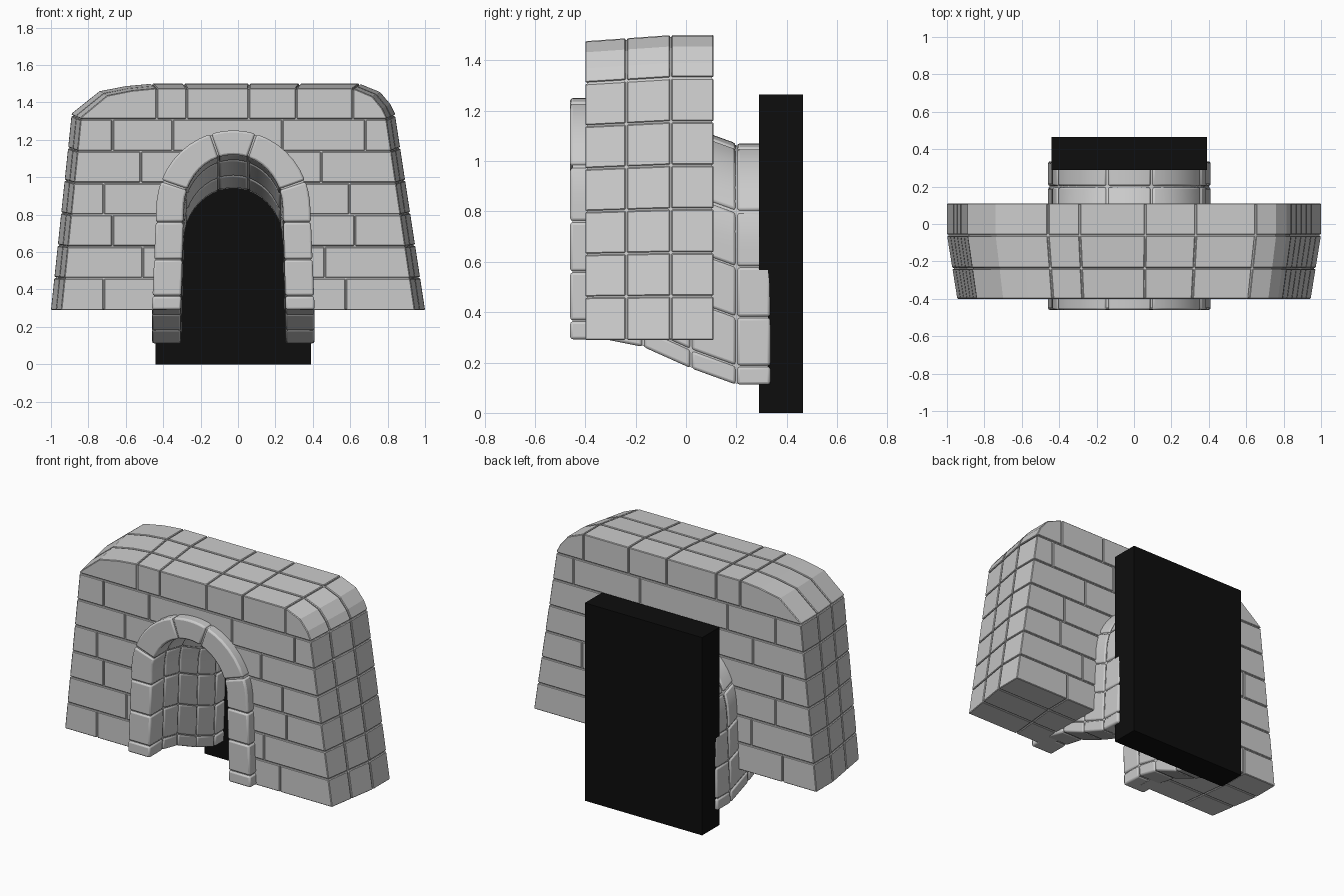
import bpy, bmesh
from math import cos, sin, pi, radians

if "Cube" in bpy.data.objects:
    bpy.data.objects.remove(bpy.data.objects["Cube"])

GAP = 0.003
WALL_Y = [-0.40, -0.237, -0.06, 0.11]
TUN = [(-0.46, 0), (-0.32, 0), (-0.17, 0.03), (0.02, 0.115), (0.20, 0.18), (0.335, 0.18)]
TOP = [(-0.89, 1.33), (-0.74, 1.46), (-0.60, 1.487), (-0.46, 1.5), (0.65, 1.5),
       (0.76, 1.455), (0.815, 1.39), (0.84, 1.33)]


def prism(bm, poly, ys, warp):
    """Skin an x-z polygon through several y stations and cap both ends."""
    rings = [[bm.verts.new(warp(x, y, z)) for x, z in poly] for y in ys]
    n = len(poly)
    for a, b in zip(rings, rings[1:]):
        for i in range(n):
            j = (i + 1) % n
            bm.faces.new((a[i], a[j], b[j], b[i]))
    bm.faces.new(rings[0])
    bm.faces.new(rings[-1])


def finish(bm, name, bevel=0, segments=2, smooth=False):
    bmesh.ops.recalc_face_normals(bm, faces=bm.faces)
    me = bpy.data.meshes.new(name)
    bm.to_mesh(me)
    bm.free()
    ob = bpy.data.objects.new(name, me)
    bpy.context.collection.objects.link(ob)
    if smooth:
        bpy.ops.object.select_all(action='DESELECT')
        ob.select_set(True)
        bpy.context.view_layer.objects.active = ob
        bpy.ops.object.shade_smooth_by_angle(angle=radians(30))
    if bevel:
        m = ob.modifiers.new("Bevel", 'BEVEL')
        m.width, m.segments, m.limit_method = bevel, segments, 'ANGLE'
        m.angle_limit = radians(35)
    return ob


def interp(pts, x):
    if x <= pts[0][0]:
        return pts[0][1]
    for (a, va), (b, vb) in zip(pts, pts[1:]):
        if x <= b:
            return va + (vb - va) * (x - a) / (b - a)
    return pts[-1][1]


def wall_warp(x, y, z):
    # the wall narrows and lowers slightly towards the front
    t = min(max((-0.06 - y) / 0.34, 0), 1)
    return (x * (1 - 0.055 * t), y, 0.29 + (z - 0.29) * (1 - 0.02 * t))


def tunnel_warp(x, y, z):
    # the passage sinks towards the back
    return (x, y, z - interp(TUN, y))


def left(z):
    return -1 + 0.11 * (z - 0.29) / 1.04


def right(z):
    return 1 - 0.16 * (z - 0.29) / 1.04


def ring(s, inset=0.0):
    """Arch outline: s 0-1 left leg, 1-2 arc, 2-3 right leg -> outer, inner point."""
    a = pi * (2 - min(max(s, 1), 2))
    leg = 1 - s if s < 1 else max(s - 2, 0)
    zc = 0.83 - 0.54 * leg
    out = []
    for rx, rz in ((0.412 + 0.023 * leg - inset, 0.42 - inset),
                   (0.265 + 0.015 * leg + inset, 0.29 + inset)):
        out.append((-0.025 + rx * cos(a), zc + rz * sin(a)))
    return out


def span(s0, s1, n, inset=0.0):
    pts = [ring(s0 + (s1 - s0) * i / n, inset) for i in range(n + 1)]
    return [p[0] for p in pts] + [p[1] for p in reversed(pts)]


# wall bricks: running-bond courses, three deep
splits = [(-0.76, -0.25, 0.25, 0.61), (-0.54, 0, 0.49), (-0.71, -0.2, 0.2, 0.66),
          (-0.76, -0.25, 0.25, 0.63), (-0.55, 0, 0.47), (-0.71, -0.37, 0.25, 0.72),
          (-0.46, -0.29, 0.06, 0.33, 0.65)]
bm = bmesh.new()
for k, row in enumerate(splits):
    z0 = 0.29 + k * 0.1733 + (GAP if k else 0)
    z1 = 0.29 + (k + 1) * 0.1733 - GAP
    cuts = [None, *row, None]
    for c0, c1 in zip(cuts, cuts[1:]):
        def lo(z): return left(z) if c0 is None else c0 + GAP
        def hi(z): return right(z) if c1 is None else c1 - GAP
        if k < 6:
            poly = [(lo(z0), z0), (hi(z0), z0), (hi(z1), z1), (lo(z1), z1)]
        else:
            a, b = lo(z0), hi(z0)
            xs = [b] + [p[0] for p in reversed(TOP) if a + 0.01 < p[0] < b - 0.01] + [a]
            poly = [(a, z0), (b, z0)] + [(x, max(interp(TOP, x), z0 + 0.008)) for x in xs]
        for i in range(3):
            ya = WALL_Y[i] + (GAP if i else 0)
            yb = WALL_Y[i + 1] - (GAP if i < 2 else 0)
            prism(bm, poly, [ya, yb], wall_warp)
wall = finish(bm, "wall_bricks", 0.005, 1)

# mortar core just under the brick faces
bm = bmesh.new()
outline = [(-1, 0.29), (1, 0.29)] + TOP[::-1]
outline = [(x * 0.992, 0.85 + (z - 0.85) * 0.989) for x, z in outline]
prism(bm, outline, [-0.393, -0.06, 0.103], wall_warp)
core = finish(bm, "wall_mortar")

# hidden cutter that opens the passage, midway through the arch stones
bm = bmesh.new()
mid = []
for i in range(41):
    (ox, oz), (ix, iz) = ring(3 * i / 40)
    mid.append(((ox + ix) / 2, (oz + iz) / 2))
mid = [(mid[0][0], -0.3)] + mid + [(mid[-1][0], -0.3)]
prism(bm, mid, [-0.6] + [t[0] for t in TUN] + [0.6], tunnel_warp)
cutter = finish(bm, "passage_cutter")
cutter.hide_render = True
cutter.hide_set(True)
for ob in (wall, core):
    m = ob.modifiers.new("Passage", 'BOOLEAN')
    m.operation, m.solver, m.object = 'DIFFERENCE', 'EXACT', cutter

# arch stones lining the sinking passage
joints = [0, 0.14, 0.5, 0.87, 1.117, 1.405, 1.595, 1.883, 2.13, 2.5, 2.86, 3]
bm = bmesh.new()
for s0, s1 in zip(joints, joints[1:]):
    n = 6 if 0.86 < s0 < 2.1 else 1
    poly = span(s0 + 0.004, s1 - 0.004, n)
    for (ya, _), (yb, _) in zip(TUN, TUN[1:]):
        prism(bm, poly, [ya + GAP * (ya > -0.46), yb - GAP * (yb < 0.33)], tunnel_warp)
finish(bm, "arch_stones", 0.011, 2, True)

bm = bmesh.new()
prism(bm, span(0.012, 2.988, 60, 0.008), [-0.45, -0.32, -0.17, 0.02, 0.20, 0.325], tunnel_warp)
finish(bm, "arch_mortar")

# black slab closing the back of the passage
bm = bmesh.new()
prism(bm, [(-0.44, 0), (0.39, 0), (0.39, 1.265), (-0.44, 1.265)], [0.29, 0.465],
      lambda x, y, z: (x, y, z))
slab = finish(bm, "dark_backing")
black = bpy.data.materials.new("black")
black.diffuse_color = (0.004, 0.004, 0.004, 1)
black.use_nodes = True
black.node_tree.nodes["Principled BSDF"].inputs["Base Color"].default_value = black.diffuse_color
slab.data.materials.append(black)
